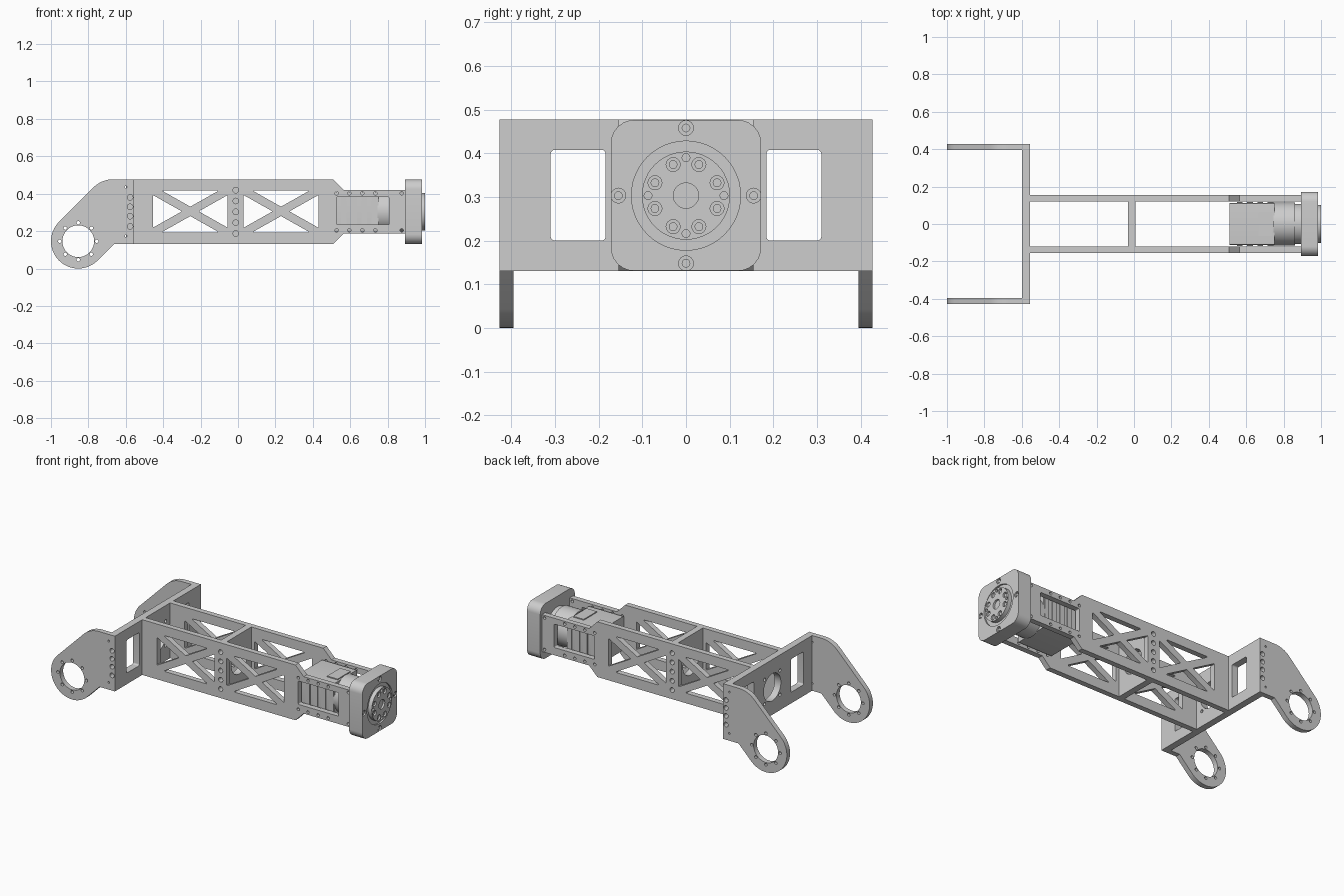
import bpy, bmesh, math
from mathutils import Matrix, Vector

cube = bpy.data.objects.get("Cube")
if cube:
    bpy.data.objects.remove(cube, do_unlink=True)

GREY = (0.61, 0.61, 0.61, 1.0)
metal = bpy.data.materials.new("machined_grey")
metal.use_nodes = True
metal.diffuse_color = GREY
metal.node_tree.nodes["Principled BSDF"].inputs["Base Color"].default_value = GREY

AXIS = 0.303            # height of the motor axis
LOW, HIGH = 0.13, 0.477  # lower and upper edge of the frame
SIDE = 0.138            # centre of each side plate in y
made = []


# --- 2D outlines ---
def circle(u, v, r, n=16):
    return [(u + r * math.cos(2 * math.pi * i / n), v + r * math.sin(2 * math.pi * i / n))
            for i in range(n)]


def arc(u, v, r, a, b, n=24):
    angles = [math.radians(a + (b - a) * i / n) for i in range(n + 1)]
    return [(u + r * math.cos(t), v + r * math.sin(t)) for t in angles]


def fillet(points, r, n=6):
    """Round every corner of a polygon with an arc of radius r."""
    out = []
    for i, p in enumerate(points):
        p = Vector(p)
        a = (Vector(points[i - 1]) - p).normalized()
        b = (Vector(points[(i + 1) % len(points)]) - p).normalized()
        half = a.angle(b) / 2
        centre = p + (a + b).normalized() * (r / math.sin(half))
        start = p + a * (r / math.tan(half)) - centre
        end = p + b * (r / math.tan(half)) - centre
        for k in range(n + 1):
            ray = start.lerp(end, k / n).normalized()
            out.append(tuple(centre + ray * r))
    return out


def rect(u0, u1, v0, v1, r=0.0):
    pts = [(u0, v0), (u1, v0), (u1, v1), (u0, v1)]
    return fillet(pts, r) if r else pts


def ring_of(u, v, radius, count, r, start=0.0):
    return [circle(u + radius * math.cos(start + 2 * math.pi * i / count),
                   v + radius * math.sin(start + 2 * math.pi * i / count), r)
            for i in range(count)]


# --- solids ---
def plate(name, outline, holes, facing, lo, hi):
    """Extrude an outline with holes between lo and hi along the facing axis."""
    curve = bpy.data.curves.new(name, "CURVE")
    curve.dimensions, curve.fill_mode = "2D", "BOTH"
    curve.extrude = (hi - lo) / 2
    for loop in [outline] + holes:
        s = curve.splines.new("POLY")
        s.points.add(len(loop) - 1)
        for pt, (u, v) in zip(s.points, loop):
            pt.co = (u, v, 0, 1)
        s.use_cyclic_u = True
    temp = bpy.data.objects.new(name + "_outline", curve)
    bpy.context.collection.objects.link(temp)
    deps = bpy.context.evaluated_depsgraph_get()
    mesh = bpy.data.meshes.new_from_object(temp.evaluated_get(deps))
    bpy.data.objects.remove(temp, do_unlink=True)
    bpy.data.curves.remove(curve)
    mid = (lo + hi) / 2
    if facing == "y":
        m = Matrix(((1, 0, 0, 0), (0, 0, -1, mid), (0, 1, 0, 0), (0, 0, 0, 1)))
    else:
        m = Matrix(((0, 0, 1, mid), (1, 0, 0, 0), (0, 1, 0, 0), (0, 0, 0, 1)))
    bm = bmesh.new()
    bm.from_mesh(mesh)
    bm.transform(m)
    bmesh.ops.remove_doubles(bm, verts=bm.verts, dist=1e-5)
    bmesh.ops.recalc_face_normals(bm, faces=bm.faces)
    bm.to_mesh(mesh)
    bm.free()
    mesh.name = name
    mesh.materials.clear()
    mesh.materials.append(metal)
    obj = bpy.data.objects.new(name, mesh)
    bpy.context.collection.objects.link(obj)
    made.append(obj)


def box(name, x0, x1, y0, y1, z0, z1):
    plate(name, rect(y0, y1, z0, z1), [], "x", x0, x1)


def disc(name, r, x0, x1, y=0.0, z=AXIS, n=48):
    plate(name, circle(y, z, r, n), [], "x", x0, x1)


# --- fork arms ---
EYE_X, EYE_Z, EYE_R = -0.854, 0.146, 0.146
corner_x = EYE_X + HIGH - EYE_Z - EYE_R * math.sqrt(2)
arm = arc(EYE_X, EYE_Z, EYE_R, 135, 315, 32)
arm += [(EYE_X + EYE_R * math.sqrt(2) + LOW - EYE_Z, LOW), (-0.557, LOW), (-0.557, HIGH)]
arm += arc(corner_x + 0.062, HIGH - 0.15, 0.15, 90, 135, 10)
arm_holes = [circle(EYE_X, EYE_Z, 0.085, 48)] + ring_of(EYE_X, EYE_Z, 0.099, 8, 0.009)
arm_holes += [circle(-0.577, z, 0.015) for z in (0.225, 0.28, 0.33, 0.38)]
arm_holes += [circle(-0.6, z, 0.006) for z in (0.175, 0.435)]

# --- side plates with crossed braces ---
side = [(-0.557, LOW), (0.508, LOW), (0.565, 0.187), (0.895, 0.187),
        (0.895, 0.419), (0.565, 0.419), (0.508, HIGH), (-0.557, HIGH)]


def truss_holes(x0, x1, z0, z1, t=0.022):
    cx, cz, theta = (x0 + x1) / 2, (z0 + z1) / 2, math.atan2(z1 - z0, x1 - x0)
    du, dv = t / math.sin(theta), t / math.cos(theta)
    triangles = [[(x0 + du, z1), (x1 - du, z1), (cx, cz + dv)],
                 [(x0 + du, z0), (x1 - du, z0), (cx, cz - dv)],
                 [(x0, z0 + dv), (x0, z1 - dv), (cx - du, cz)],
                 [(x1, z0 + dv), (x1, z1 - dv), (cx + du, cz)]]
    return [fillet(tri, 0.003, 3) for tri in triangles]


side_holes = truss_holes(-0.455, -0.055, 0.193, 0.418) + truss_holes(0.03, 0.43, 0.193, 0.418)
side_holes.append(rect(0.527, 0.808, 0.235, 0.382, 0.006))
side_holes += [circle(-0.012, AXIS + 0.058 * k, 0.015) for k in range(-2, 3)]
side_holes += [circle(x, z, 0.009) for x in (0.527, 0.595, 0.665, 0.735, 0.875)
               for z in (0.204, 0.402)]

for label, s in (("left", 1), ("right", -1)):
    lo, hi = sorted((s * 0.395, s * 0.427))
    plate(label + "_fork_arm", arm, arm_holes, "y", lo, hi)
    plate(label + "_side_plate", side, side_holes, "y", s * SIDE - 0.017, s * SIDE + 0.017)
    # cooling ribs on the flanks of the motor
    for i in range(4):
        x = 0.55 + i * 0.055
        lo, hi = sorted((s * 0.108, s * 0.117))
        box(label + "_motor_rib", x, x + 0.03, lo, hi, 0.225, 0.39)

# --- cross plate and middle divider ---
windows = [rect(a, b, 0.2, 0.408, 0.01) for a, b in ((-0.31, -0.184), (0.184, 0.31))]
mounts = ring_of(0, AXIS, 0.108, 4, 0.01, math.pi / 4)
plate("cross_plate", rect(-0.395, 0.395, LOW, HIGH),
      windows + mounts + [circle(0, AXIS, 0.085, 48)], "x", -0.6, -0.557)
plate("middle_divider", rect(-0.122, 0.122, LOW, HIGH),
      [circle(0, AXIS, 0.075, 48)], "x", -0.032, 0.008)

# --- motor ---
plate("motor_body", rect(-0.111, 0.111, 0.198, 0.41, 0.006), [], "x", 0.51, 0.75)
plate("motor_cover", rect(-0.065, 0.065, 0.405, 0.416), [], "x", 0.665, 0.738)
disc("motor_barrel", 0.116, 0.745, 0.862)
disc("motor_neck", 0.108, 0.86, 0.897)

# --- output head ---
head = rect(-0.172, 0.172, AXIS - 0.172, AXIS + 0.173, 0.052)
plate("head_block", head, [], "x", 0.893, 0.975)
plate("head_face", head, [circle(0, AXIS, 0.125, 48)] + ring_of(0, AXIS, 0.155, 4, 0.017),
      "x", 0.975, 0.985)
disc("output_hub", 0.101, 0.97, 0.988)
flange_holes = ring_of(0, AXIS, 0.077, 8, 0.016, math.pi / 8)
flange_holes += ring_of(0, AXIS, 0.087, 4, 0.009) + [circle(0, AXIS, 0.029, 32)]
plate("output_flange", circle(0, AXIS, 0.101, 48), flange_holes, "x", 0.988, 1.0)

# --- screw heads sunk into the head and the flange ---
for count, radius, start, x in ((4, 0.155, 0, 0.972), (8, 0.077, math.pi / 8, 0.985)):
    for i in range(count):
        a = start + 2 * math.pi * i / count
        disc("screw_head", 0.01, x, x + 0.009, radius * math.cos(a),
             AXIS + radius * math.sin(a), 12)

# --- shading ---
bpy.ops.object.select_all(action="DESELECT")
for obj in made:
    obj.select_set(True)
bpy.context.view_layer.objects.active = made[0]
bpy.ops.object.shade_smooth_by_angle(angle=math.radians(32))
